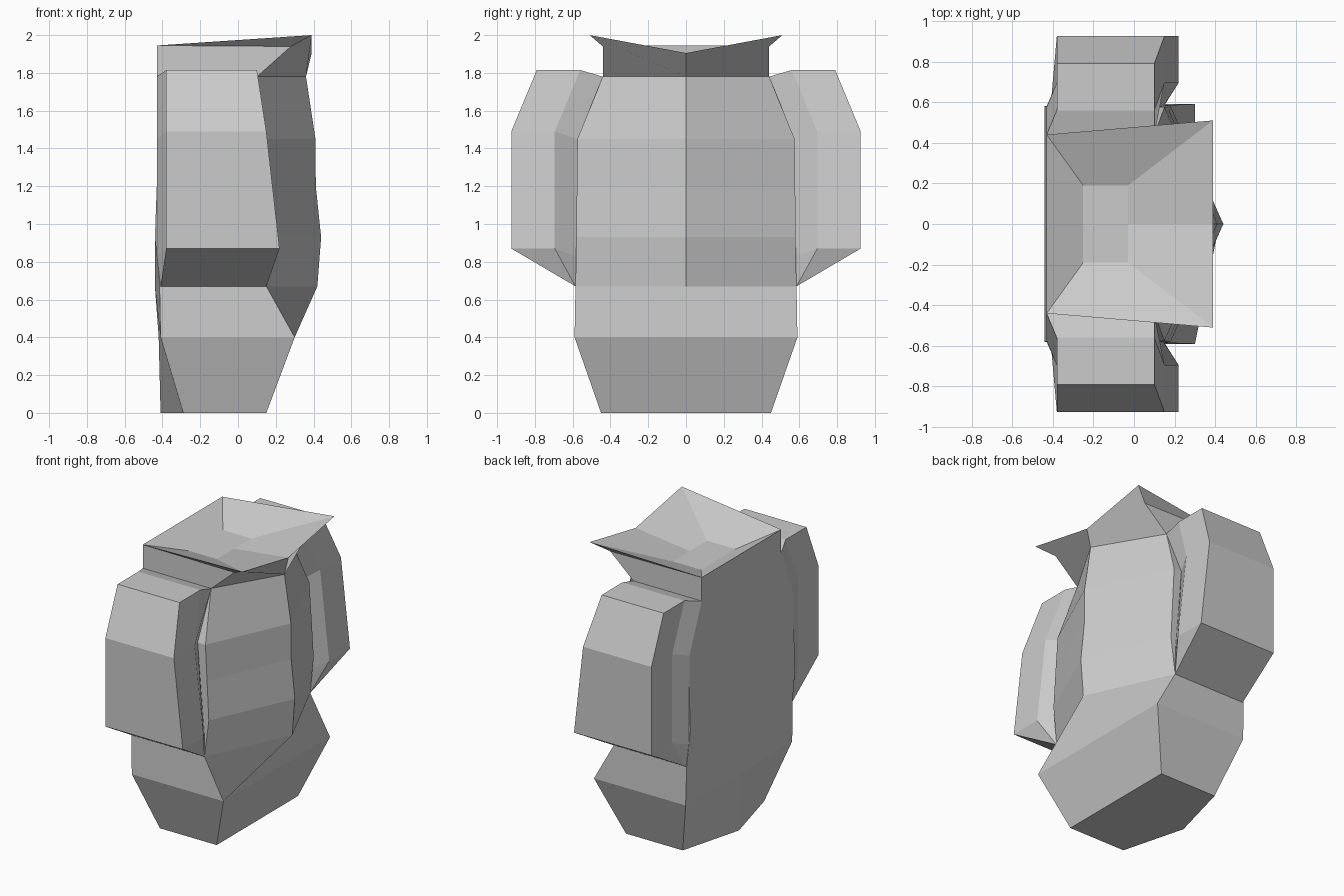
import bpy, bmesh

cube = bpy.data.objects.get("Cube")
if cube:
    bpy.data.objects.remove(cube, do_unlink=True)

grey = bpy.data.materials.new("plain grey")
grey.use_nodes = True
grey.diffuse_color = (0.6, 0.6, 0.6, 1)
grey.node_tree.nodes["Principled BSDF"].inputs["Base Color"].default_value = (0.6, 0.6, 0.6, 1)


def make(name, polygons):
    """Weld a list of polygons, given as corner points, into one flat-shaded object."""
    bm = bmesh.new()
    for points in polygons:
        unique = list(dict.fromkeys(points))
        if len(unique) > 2:
            bm.faces.new([bm.verts.new(p) for p in unique])
    bmesh.ops.remove_doubles(bm, verts=bm.verts, dist=0.0005)
    bmesh.ops.recalc_face_normals(bm, faces=bm.faces)
    mesh = bpy.data.meshes.new(name)
    bm.to_mesh(mesh)
    bm.free()
    mesh.materials.append(grey)
    obj = bpy.data.objects.new(name, mesh)
    bpy.context.collection.objects.link(obj)


def flip(points):
    return [(x, -y, z) for x, y, z in points]


def ring(z, y, back_mid, back, front, front_mid):
    """Six-sided section with a ridge down the middle of the front."""
    return [(back_mid, 0, z), (back, y, z), (front, y, z),
            (front_mid, 0, z), (front, -y, z), (back, -y, z)]


# Main bag: stacked sections, the lower two spans have an undivided front panel
rings = [
    ring(0.0, 0.45, -0.41, -0.29, 0.15, 0.15),
    ring(0.4, 0.59, -0.42, -0.41, 0.30, 0.30),
    ring(0.67, 0.585, -0.44, -0.415, 0.15, 0.42),
    ring(0.93, 0.58, -0.44, -0.44, 0.18, 0.44),
    ring(1.2, 0.578, -0.43, -0.43, 0.165, 0.412),
    ring(1.45, 0.575, -0.43, -0.43, 0.15, 0.41),
    ring(1.78, 0.44, -0.43, -0.43, 0.10, 0.36),
]
body = [[rings[0][i] for i in (0, 1, 2, 4, 5)]]
for level, (lo, hi) in enumerate(zip(rings, rings[1:])):
    for i in range(6):
        if level < 2 and i in (2, 3):
            continue
        j = (i + 1) % 6
        body.append([lo[i], lo[j], hi[j], hi[i]])
    if level < 2:
        middle = [hi[3]] if level == 1 else []
        body.append([lo[2], lo[4], hi[4]] + middle + [hi[2]])
make("bag_body", body)

# Flared collar with a sunken opening
neck_back, neck_front = (-0.43, 0.44, 1.78), (0.10, 0.44, 1.78)
rim_back, rim_side, rim_tip = (-0.43, 0.44, 1.945), (0.28, 0.44, 1.94), (0.39, 0.51, 2.0)
rim_mid, neck_mid = (0.39, 0, 1.905), (0.36, 0, 1.78)
back_top, back_low = (-0.43, 0, 1.945), (-0.43, 0, 1.78)
floor_back, floor_front = (-0.25, 0.19, 1.855), (-0.03, 0.19, 1.855)
floor_back_mid, floor_mid = (-0.25, 0, 1.855), (-0.03, 0, 1.855)
collar = [
    [neck_back, neck_front, rim_side, rim_back],
    [rim_back, rim_side, rim_tip],
    [neck_front, neck_mid, rim_mid, rim_tip, rim_side],
    [neck_back, rim_back, back_top, back_low],
    [rim_back, back_top, floor_back_mid, floor_back],
    [rim_back, rim_tip, floor_front, floor_back],
    [rim_tip, rim_mid, floor_mid, floor_front],
    [floor_back, floor_front, floor_mid, floor_back_mid],
]
make("collar", collar + [flip(p) for p in collar])


# Side pockets: each row runs from the bag's back edge, around, to its front edge
def pocket_row(inner, inner_back, inner_front, fold_y, outer_y, z, front):
    y, low = inner
    return [(inner_back, y, low), (-0.38, fold_y, z), (-0.38, outer_y, z),
            (front, outer_y, z), (front, fold_y, z), (inner_front, y, low)]


rows = [
    [(-0.41, 0.585, 0.67)] * 3 + [(0.15, 0.585, 0.67)] * 3,
    pocket_row((0.58, 0.83), -0.43, 0.145, 0.695, 0.925, 0.87, 0.22),
    pocket_row((0.575, 1.45), -0.43, 0.09, 0.695, 0.925, 1.49, 0.15),
    pocket_row((0.44, 1.78), -0.43, 0.10, 0.56, 0.79, 1.815, 0.10),
]
pocket = []
for lo, hi in zip(rows, rows[1:]):
    for i in range(5):
        pocket.append([lo[i], lo[i + 1], hi[i + 1], hi[i]])
top = rows[-1]
pocket += [[top[0], top[1], top[4], top[5]], top[1:5]]
make("left_side_pocket", pocket)
make("right_side_pocket", [flip(p) for p in pocket])
